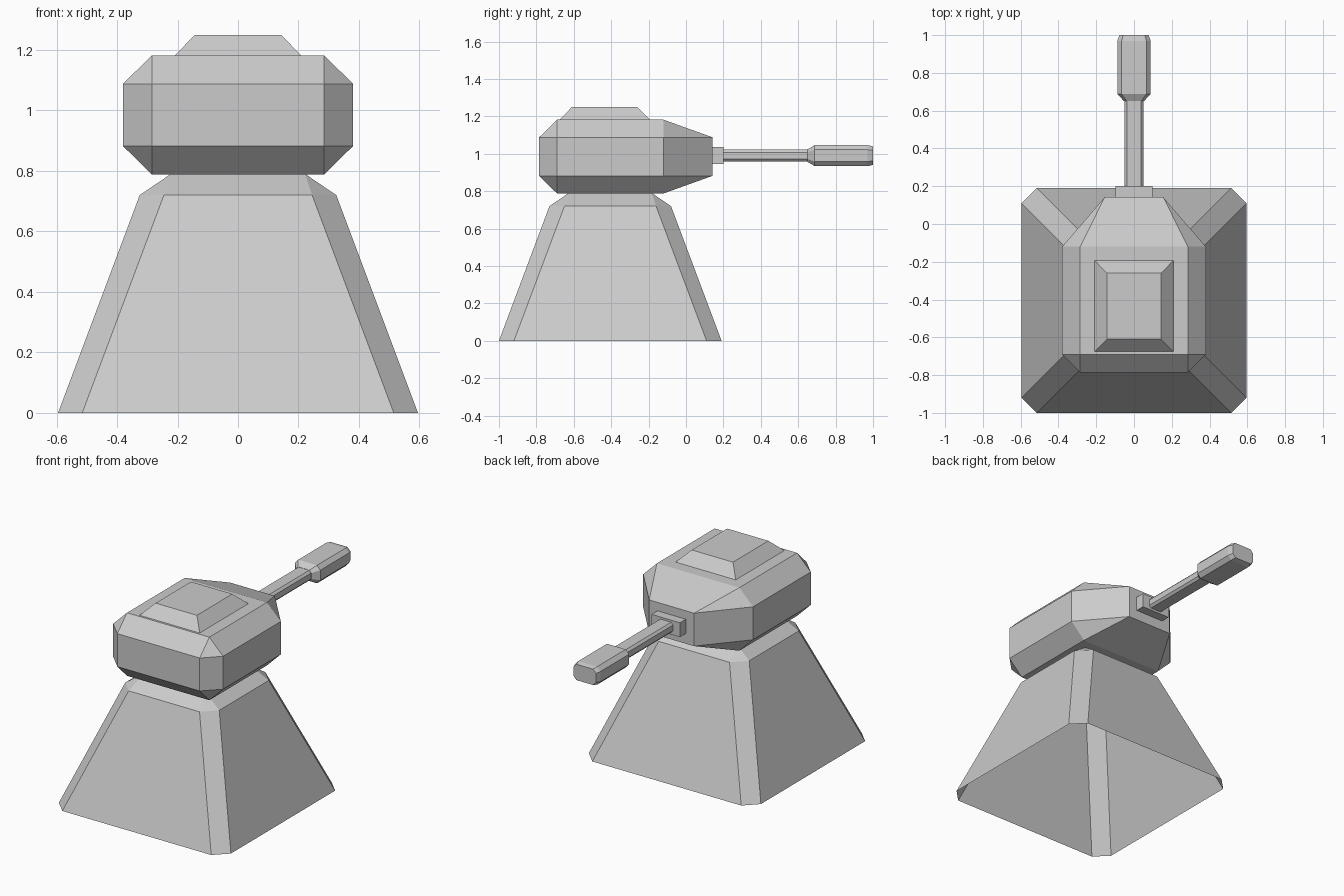
import bpy, bmesh, math

if "Cube" in bpy.data.objects:
    bpy.data.objects.remove(bpy.data.objects["Cube"])


def hull(name, points, open_bottom=False):
    """Flat-faced convex part from its corner points."""
    bm = bmesh.new()
    for p in points:
        bm.verts.new(p)
    bmesh.ops.remove_doubles(bm, verts=bm.verts[:], dist=1e-5)
    bmesh.ops.convex_hull(bm, input=bm.verts[:])
    bmesh.ops.dissolve_limit(bm, angle_limit=math.radians(1),
                             verts=bm.verts[:], edges=bm.edges[:])
    bmesh.ops.recalc_face_normals(bm, faces=bm.faces[:])
    if open_bottom:
        low = [f for f in bm.faces if f.normal.z < -0.99]
        bmesh.ops.delete(bm, geom=low, context='FACES_ONLY')
    mesh = bpy.data.meshes.new(name)
    bm.to_mesh(mesh)
    bm.free()
    obj = bpy.data.objects.new(name, mesh)
    bpy.context.collection.objects.link(obj)
    return obj


def signs(n):
    return [(-1, -1), (-1, 1), (1, -1), (1, 1)][:n]


def chamfered(a, b, z, cy):
    """Horizontal square of half size a, corners cut back to b."""
    return [(sx * u, cy + sy * v, z) for sx, sy in signs(4)
            for u, v in ((a, b), (b, a))]


def gun_ring(y, s, z=0.99):
    """Flattened octagon cross-section of the gun."""
    return [(sx * u * s, y, z + sz * v * s) for sx, sz in signs(4)
            for u, v in ((0.05, 0.018), (0.037, 0.032))]


# Tapered pedestal, open underneath
CY = -0.405
hull("pedestal", chamfered(0.595, 0.515, 0, CY) + chamfered(0.325, 0.245, 0.72, CY)
     + chamfered(0.222, 0.222, 0.79, CY), open_bottom=True)

# Bevelled turret body with tapering nose
profile = [(0.38, -0.69, 0.103), (0.38, -0.12, 0.103), (0.285, -0.785, 0.103),
           (0.285, -0.69, 0.197), (0.285, -0.12, 0.197), (0.155, 0.142, 0.103)]
hull("turret_body", [(sx * x, y, 0.985 + sz * z)
                     for x, y, z in profile for sx, sz in signs(4)])

# Raised roof hatch
hull("roof_hatch", [(sx * x, -0.435 + sy * y, z) for sx, sy in signs(4)
                    for x, y, z in ((0.21, 0.243, 1.18), (0.143, 0.175, 1.25))])

# Gun mount, barrel and muzzle
hull("gun_mount", [(sx * 0.098, y, 0.99 + sz * 0.045)
                   for sx, sz in signs(4) for y in (0.13, 0.20)])
hull("barrel", gun_ring(0.18, 1) + gun_ring(0.66, 1))
hull("muzzle", gun_ring(0.65, 1.05) + gun_ring(0.688, 1.76)
     + gun_ring(0.97, 1.76) + gun_ring(1.0, 1.55))
